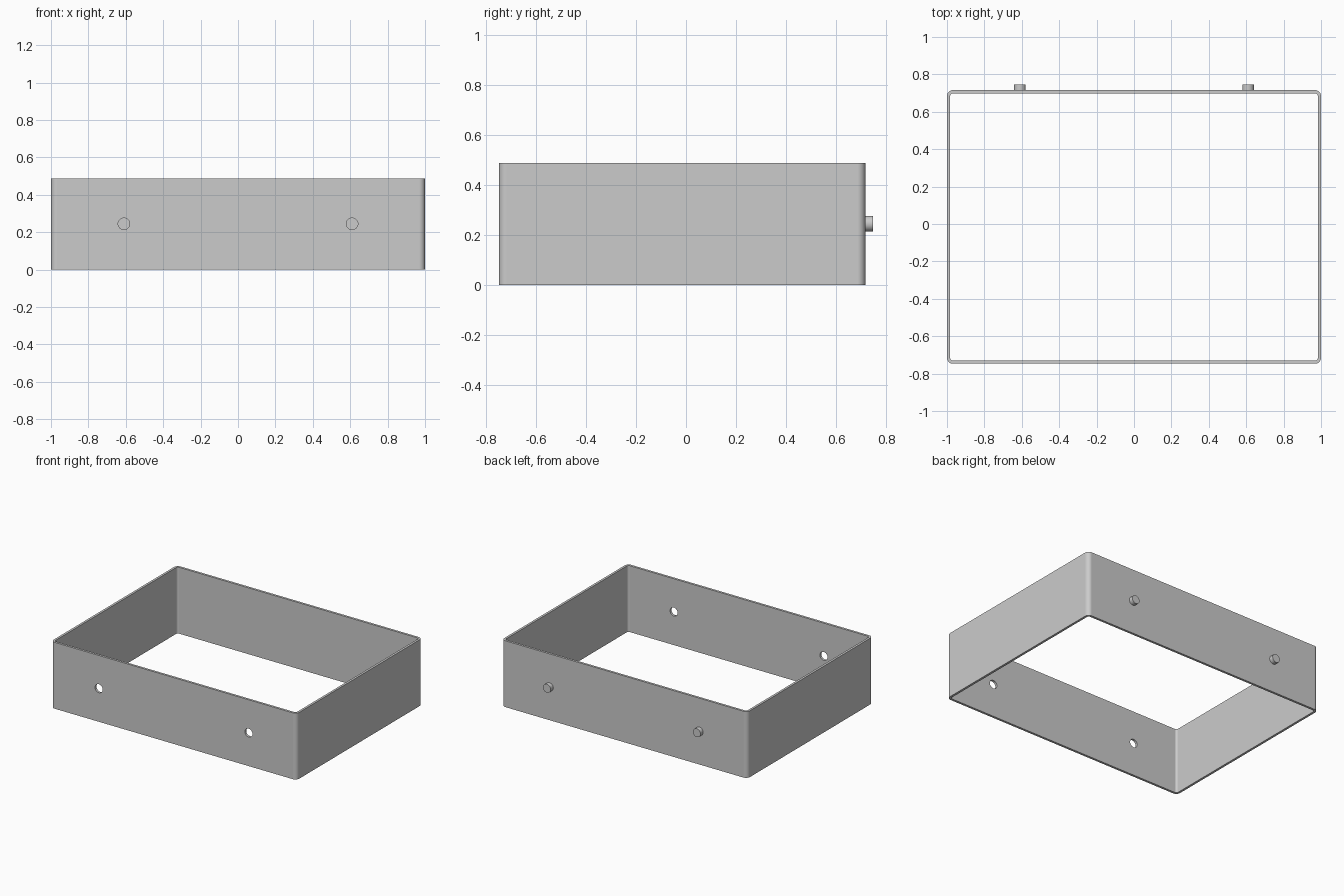
import bpy, bmesh
from math import sin, cos, pi, radians

if "Cube" in bpy.data.objects:
    bpy.data.objects.remove(bpy.data.objects["Cube"])

HEIGHT, WALL, CORNER = 0.488, 0.017, 0.032
FRONT, BACK, PEG_TIP = -0.747, 0.716, 0.747
PIN_X, PIN_Z, PIN_R = 0.61, 0.245, 0.031

grey = bpy.data.materials.new("light_grey")
grey.use_nodes = True
grey.diffuse_color = (0.6, 0.6, 0.6, 1)
grey.node_tree.nodes["Principled BSDF"].inputs["Base Color"].default_value = grey.diffuse_color


def rounded_outline(inset, steps=8):
    """Rounded rectangle points, counter-clockwise, inset from the outer wall."""
    r = CORNER - inset
    x, y0, y1 = 1 - CORNER, FRONT + CORNER, BACK - CORNER
    points = []
    for i, (cx, cy) in enumerate([(x, y1), (-x, y1), (-x, y0), (x, y0)]):
        for s in range(steps + 1):
            a = (i + s / steps) * pi / 2
            points.append((cx + r * cos(a), cy + r * sin(a)))
    return points


def make_cylinder(name, x, y0, y1, radius):
    bpy.ops.mesh.primitive_cylinder_add(
        vertices=32, radius=radius, depth=y1 - y0,
        location=(x, (y0 + y1) / 2, PIN_Z), rotation=(pi / 2, 0, 0))
    obj = bpy.context.object
    obj.name = name
    return obj


def select_only(obj):
    bpy.ops.object.select_all(action='DESELECT')
    obj.select_set(True)
    bpy.context.view_layer.objects.active = obj


def finish(obj):
    obj.data.materials.clear()
    obj.data.materials.append(grey)
    select_only(obj)
    bpy.ops.object.shade_smooth_by_angle(angle=radians(30))


# Open rectangular frame: inner and outer loops joined by quads
bm = bmesh.new()
loops = [[bm.verts.new((x, y, z)) for x, y in rounded_outline(inset)]
         for inset, z in [(0, 0), (0, HEIGHT), (WALL, HEIGHT), (WALL, 0)]]
for k in range(4):
    a, b = loops[k], loops[(k + 1) % 4]
    for i in range(len(a)):
        j = (i + 1) % len(a)
        bm.faces.new((a[i], a[j], b[j], b[i]))
bmesh.ops.recalc_face_normals(bm, faces=bm.faces)
mesh = bpy.data.meshes.new("frame")
bm.to_mesh(mesh)
bm.free()
frame = bpy.data.objects.new("frame", mesh)
bpy.context.collection.objects.link(frame)
mesh.materials.append(grey)

# Two round holes through the front wall
for x in (-PIN_X, PIN_X):
    cutter = make_cylinder("hole_cutter", x, FRONT - 0.05, FRONT + 0.07, PIN_R)
    cutter.hide_render = True
    cutter.data.materials.append(grey)
    select_only(frame)
    cut = frame.modifiers.new("hole", 'BOOLEAN')
    cut.operation, cut.solver, cut.object = 'DIFFERENCE', 'EXACT', cutter
    bpy.ops.object.modifier_apply(modifier=cut.name)
    bpy.data.objects.remove(cutter)

finish(frame)
weighted = frame.modifiers.new("flat_walls", 'WEIGHTED_NORMAL')
weighted.keep_sharp = True

# Matching pegs on the back wall
for side, x in (("right", -PIN_X), ("left", PIN_X)):
    finish(make_cylinder(side + "_peg", x, BACK - 0.005, PEG_TIP, PIN_R))
